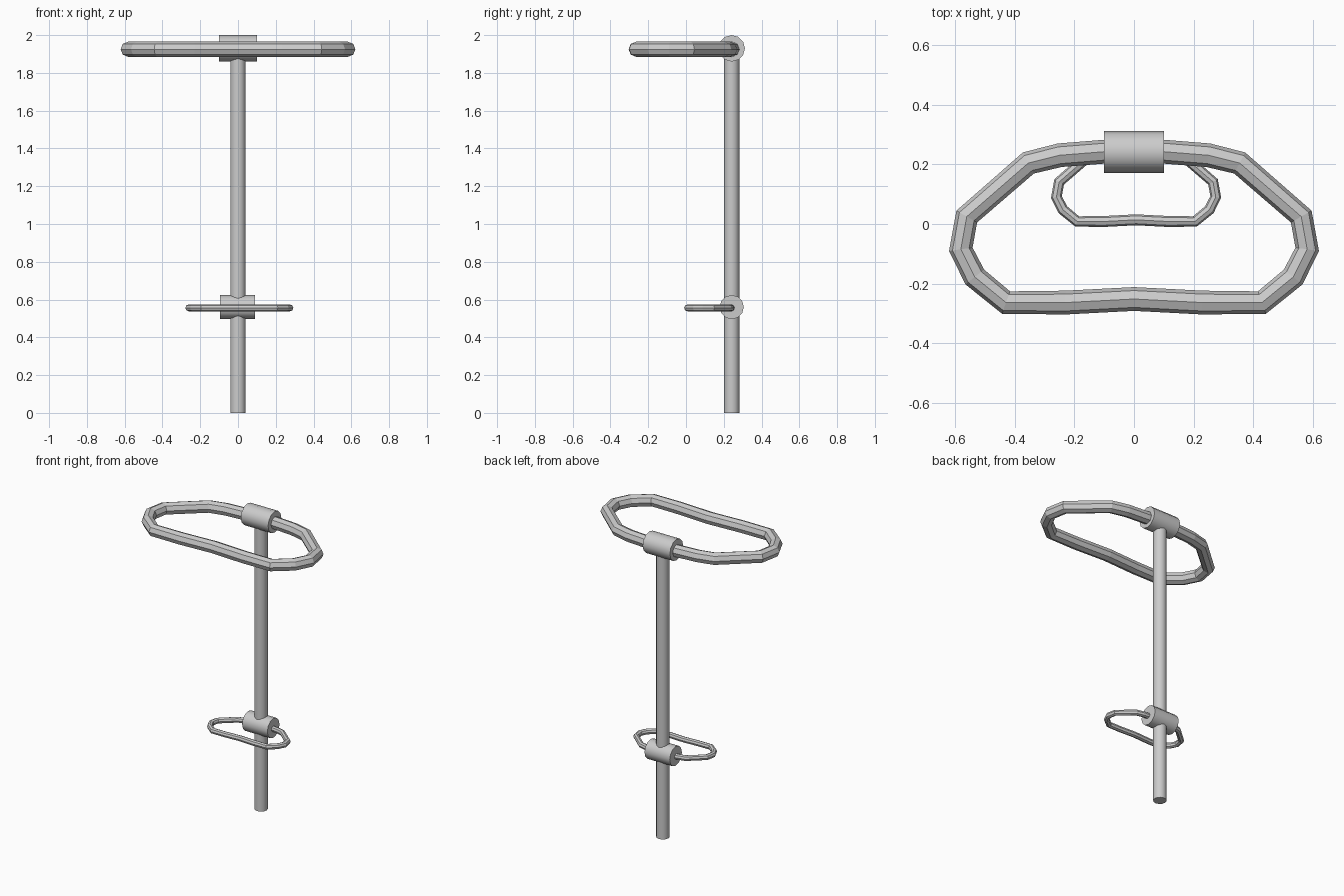
import bpy, math

if "Cube" in bpy.data.objects:
    bpy.data.objects.remove(bpy.data.objects["Cube"])

POST_Y = 0.242


def cylinder(name, radius, length, loc, rot=(0, 0, 0), sides=12):
    bpy.ops.mesh.primitive_cylinder_add(vertices=sides, radius=radius, depth=length,
                                        location=loc, rotation=rot)
    ob = bpy.context.object
    ob.name = name
    bpy.ops.object.shade_smooth_by_angle(angle=math.radians(50))
    return ob


# Right half of the ring centreline, back to front
HALF = [(0.0, 0.245), (0.1, 0.243), (0.25, 0.231), (0.355, 0.205), (0.562, 0.025),
        (0.582, -0.085), (0.535, -0.178), (0.43, -0.264), (0.23, -0.264), (0.0, -0.252)]
LOOP = HALF + [(-x, y) for x, y in HALF[-2:0:-1]]


def ring(name, size, loc):
    # Closed octagonal tube swept round the mirrored path
    curve = bpy.data.curves.new(name, 'CURVE')
    curve.dimensions = '3D'
    curve.bevel_depth = 0.04
    curve.bevel_resolution = 2
    sp = curve.splines.new('POLY')
    sp.points.add(len(LOOP) - 1)
    for p, (x, y) in zip(sp.points, LOOP):
        p.co = (x, y, 0, 1)
    sp.use_cyclic_u = True
    sp.use_smooth = False
    ob = bpy.data.objects.new(name, curve)
    bpy.context.collection.objects.link(ob)
    ob.scale = (size,) * 3
    ob.location = loc
    bpy.ops.object.select_all(action='DESELECT')
    ob.select_set(True)
    bpy.context.view_layer.objects.active = ob
    bpy.ops.object.convert(target='MESH')


# Upright post
cylinder("post", 0.041, 1.93, (0, POST_Y, 0.965))

# Clamps gripping the rings, lying along x
SIDEWAYS = (0, math.pi / 2, 0)
cylinder("upper_clamp", 0.07, 0.2, (0, POST_Y, 1.93), SIDEWAYS)
cylinder("lower_clamp", 0.064, 0.185, (-0.002, POST_Y, 0.56), SIDEWAYS)

# Large and small hoops
ring("upper_hoop", 1.0, (0, 0, 1.925))
ring("lower_hoop", 0.46, (0.007, 0.13, 0.556))
